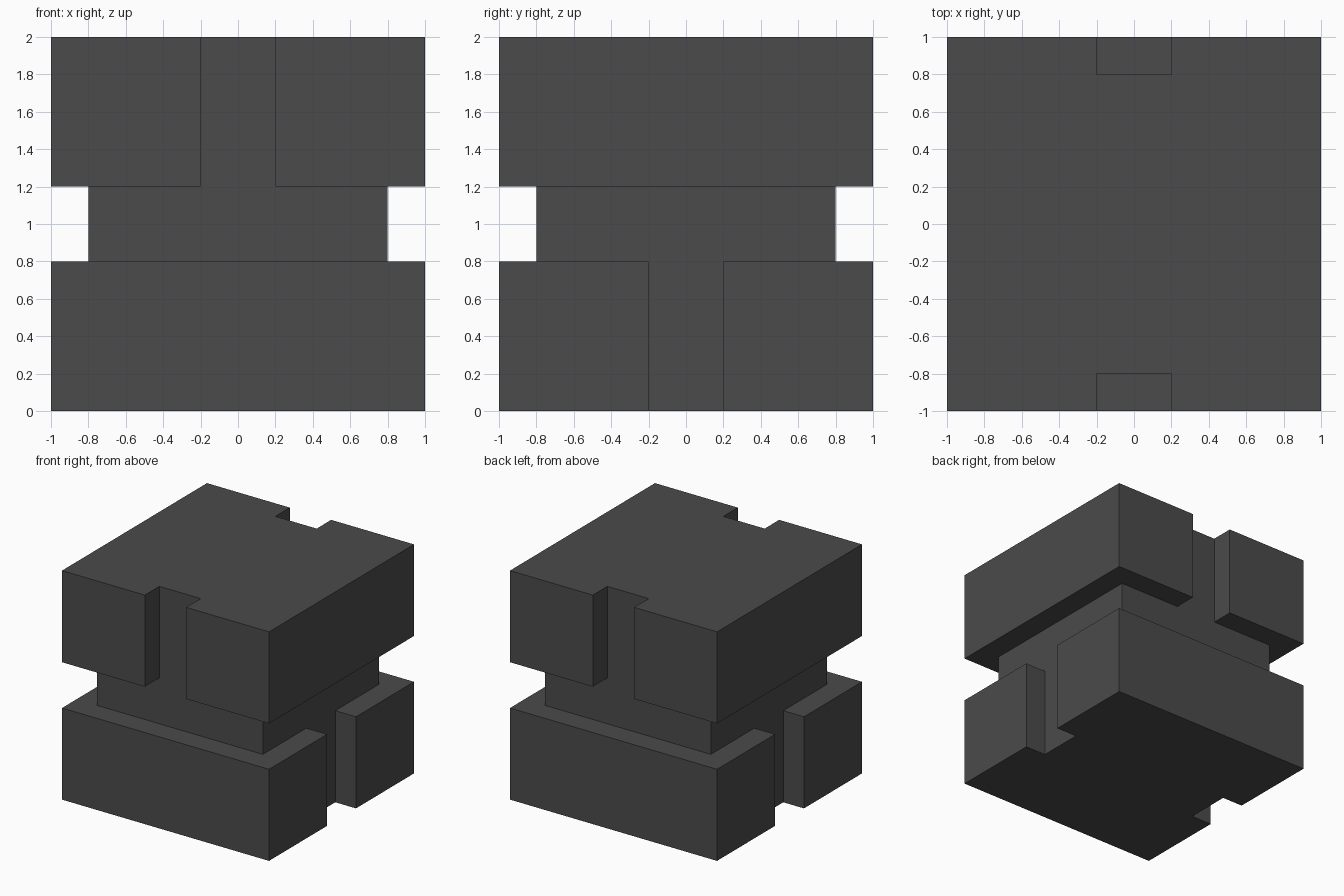
import bpy, bmesh, math
from itertools import product

if "Cube" in bpy.data.objects:
    bpy.data.objects.remove(bpy.data.objects["Cube"])

# Grid planes of the interlocking block
XY = [-1, -0.8, -0.2, 0.2, 0.8, 1]
Z = [0, 0.8, 1.2, 2]


def solid(i, j, k):
    """True where a grid cell is filled."""
    if not (0 <= i < 5 and 0 <= j < 5 and 0 <= k < 3):
        return False
    rim_x, rim_y = i in (0, 4), j in (0, 4)
    if k == 1:                       # recessed waist
        return not (rim_x or rim_y)
    if k == 2:                       # upper half: front and back slots
        return not (rim_y and i == 2)
    return not (rim_x and j == 2)    # lower half: left and right slots


bm = bmesh.new()
points = {}


def vert(c):
    if c not in points:
        points[c] = bm.verts.new((XY[c[0]], XY[c[1]], Z[c[2]]))
    return points[c]


# Skin every filled cell that borders empty space
for cell in product(range(5), range(5), range(3)):
    if not solid(*cell):
        continue
    for axis, side in product(range(3), (0, 1)):
        near = list(cell)
        near[axis] += 2 * side - 1
        if solid(*near):
            continue
        u, v = (axis + 1) % 3, (axis + 2) % 3
        loop = []
        for du, dv in ((0, 0), (1, 0), (1, 1), (0, 1)):
            c = list(cell)
            c[axis] += side
            c[u] += du
            c[v] += dv
            loop.append(vert(tuple(c)))
        bm.faces.new(loop if side else loop[::-1])

# Merge the grid into clean flat faces
bmesh.ops.dissolve_limit(bm, angle_limit=math.radians(1),
                         verts=bm.verts[:], edges=bm.edges[:])
bmesh.ops.recalc_face_normals(bm, faces=bm.faces[:])

mesh = bpy.data.meshes.new("notched_block")
bm.to_mesh(mesh)
bm.free()

mat = bpy.data.materials.new("dark grey")
mat.diffuse_color = (0.07, 0.07, 0.07, 1)
mat.use_nodes = True
mat.node_tree.nodes["Principled BSDF"].inputs["Base Color"].default_value = mat.diffuse_color
mesh.materials.append(mat)
bpy.context.collection.objects.link(bpy.data.objects.new("notched_block", mesh))
